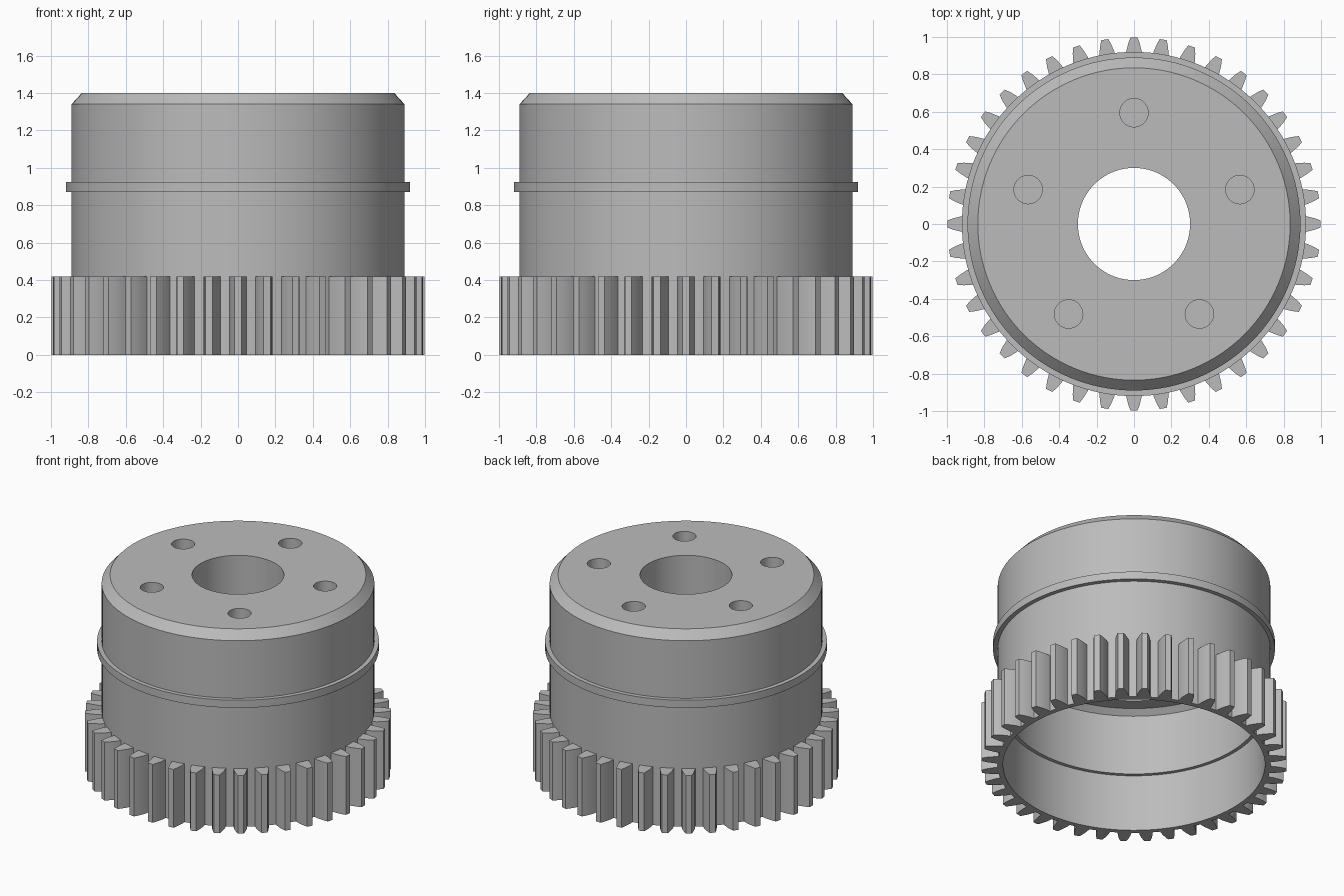
import bpy, bmesh
from math import cos, sin, pi, radians
from mathutils import Matrix, Vector

cube = bpy.data.objects.get("Cube")
if cube:
    bpy.data.objects.remove(cube, do_unlink=True)

SEGMENTS = 128
TEETH = 40
GEAR_HEIGHT = 0.42

steel = bpy.data.materials.new("steel grey")
steel.use_nodes = True
steel.diffuse_color = (0.5, 0.5, 0.5, 1)
steel.node_tree.nodes["Principled BSDF"].inputs["Base Color"].default_value = (0.5, 0.5, 0.5, 1)


def make_object(name, bm):
    bmesh.ops.recalc_face_normals(bm, faces=bm.faces[:])
    mesh = bpy.data.meshes.new(name)
    bm.to_mesh(mesh)
    bm.free()
    mesh.materials.append(steel)
    obj = bpy.data.objects.new(name, mesh)
    bpy.context.collection.objects.link(obj)
    return obj


def activate(obj):
    bpy.ops.object.select_all(action='DESELECT')
    obj.select_set(True)
    bpy.context.view_layer.objects.active = obj


def smooth(obj):
    activate(obj)
    bpy.ops.object.shade_smooth_by_angle(angle=radians(30))


def lathe(name, profile):
    """Revolve a closed (radius, height) profile around z."""
    bm = bmesh.new()
    rings = []
    for i in range(SEGMENTS):
        a = 2 * pi * i / SEGMENTS
        rings.append([bm.verts.new((r * cos(a), r * sin(a), z)) for r, z in profile])
    n = len(profile)
    for i in range(SEGMENTS):
        here, there = rings[i], rings[(i + 1) % SEGMENTS]
        for j in range(n):
            k = (j + 1) % n
            bm.faces.new((here[j], there[j], there[k], here[k]))
    return make_object(name, bm)


# Drum: outer wall, chamfered top, centre bore, stepped hollow underside
drum = lathe("drum", [
    (0.89, 0), (0.89, 1.34), (0.835, 1.4), (0.3, 1.4), (0.3, 1.0),
    (0.69, 1.0), (0.69, 0.88), (0.79, 0.88), (0.83, 0.845),
    (0.83, 0.41), (0.855, 0.41), (0.855, 0)])

# Five blind bolt holes in the top face
bm = bmesh.new()
for i in range(5):
    a = pi / 2 + 2 * pi * i / 5
    bmesh.ops.create_cone(bm, cap_ends=True, segments=40, radius1=0.076, radius2=0.076,
                          depth=0.5, matrix=Matrix.Translation((0.595 * cos(a), 0.595 * sin(a), 1.4)))
cutter = make_object("bolt_hole_cutter", bm)
cutter.hide_render = True
activate(drum)
cut = drum.modifiers.new("bolt_holes", 'BOOLEAN')
cut.object = cutter
cut.operation = 'DIFFERENCE'
cut.solver = 'EXACT'
bpy.ops.object.modifier_apply(modifier=cut.name)
bpy.data.objects.remove(cutter, do_unlink=True)
smooth(drum)

# Raised ring around the drum
smooth(lathe("raised_ring", [(0.88, 0.87), (0.92, 0.87), (0.92, 0.925), (0.88, 0.925)]))

# Gear teeth: one tapered outline, extruded and repeated
half = [(0.88, 0.046), (0.925, 0.041), (0.965, 0.031), (0.998, 0.019)]
outline = half + [(x, -y) for x, y in reversed(half)]
bm = bmesh.new()
for i in range(TEETH):
    turn = Matrix.Rotation(2 * pi * i / TEETH, 3, 'Z')
    face = bm.faces.new([bm.verts.new(turn @ Vector((x, y, 0))) for x, y in outline])
    grown = bmesh.ops.extrude_face_region(bm, geom=[face])
    top = [v for v in grown["geom"] if isinstance(v, bmesh.types.BMVert)]
    bmesh.ops.translate(bm, verts=top, vec=(0, 0, GEAR_HEIGHT))
smooth(make_object("gear_teeth", bm))
